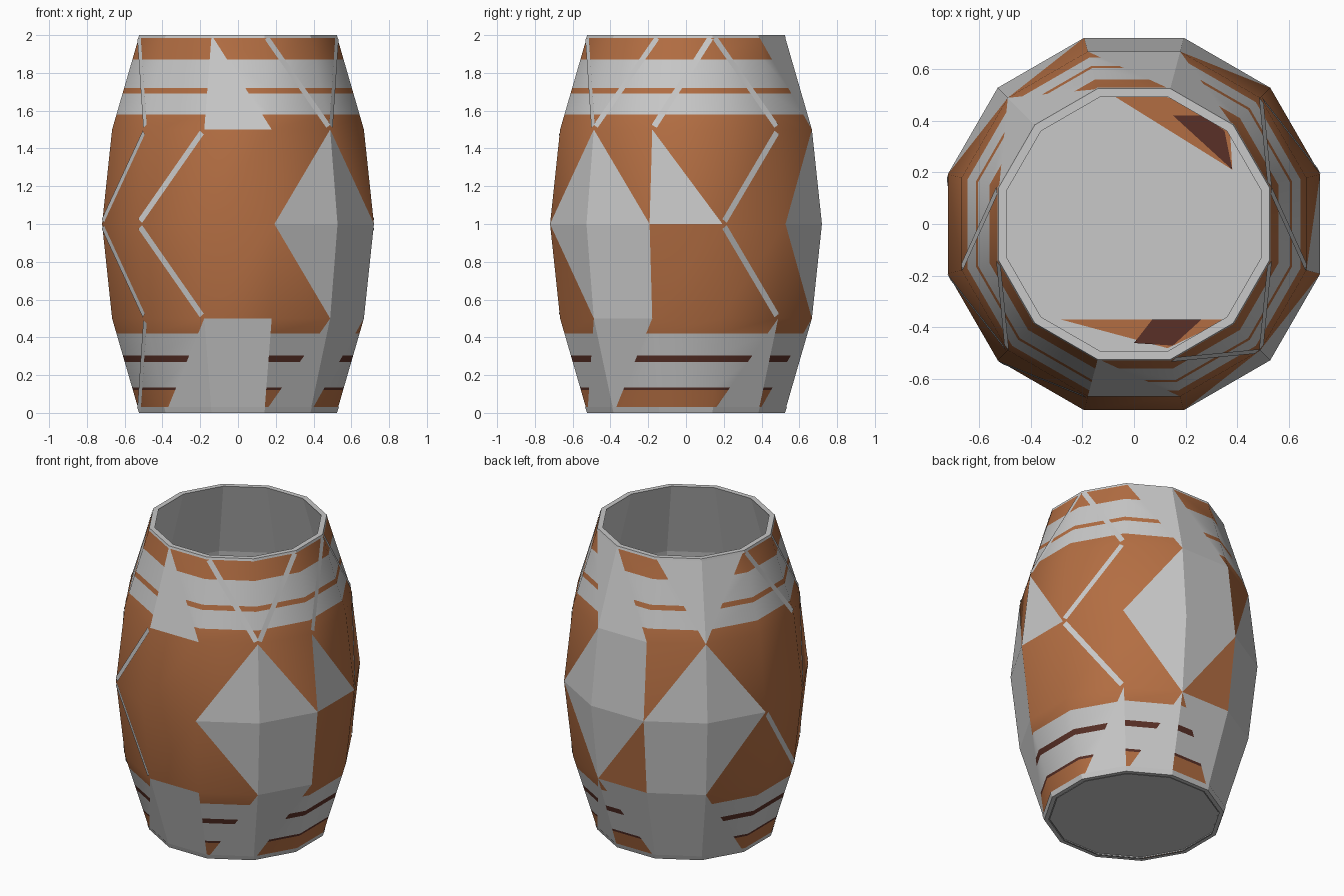
import bpy, bmesh, math
from mathutils import Vector

if "Cube" in bpy.data.objects:
    bpy.data.objects.remove(bpy.data.objects["Cube"])

N = 12
ZS = [0, 0.5, 1.0, 1.5, 2.0]
RS = [0.54, 0.69, 0.745, 0.69, 0.54]      # corner radius of each ring


def material(name, rgb):
    m = bpy.data.materials.new(name)
    m.diffuse_color = (*rgb, 1)
    m.use_nodes = True
    m.node_tree.nodes["Principled BSDF"].inputs["Base Color"].default_value = m.diffuse_color
    return m


WOOD = material("brown wood", (0.45, 0.155, 0.055))
STEEL = material("grey steel", (0.58, 0.58, 0.58))
DARK = material("dark wood", (0.10, 0.03, 0.02))
MATS = [WOOD, STEEL, DARK]


def corner(j, r, z):
    a = math.radians(-105 + 30 * j)
    return Vector((r * math.cos(a), r * math.sin(a), z))


def point(j, i):
    return corner(j, RS[i], ZS[i])


def finish(bm, name):
    me = bpy.data.meshes.new(name)
    bm.to_mesh(me)
    bm.free()
    for m in MATS:
        me.materials.append(m)
    ob = bpy.data.objects.new(name, me)
    bpy.context.collection.objects.link(ob)
    return ob


def lathe(name, profile, mat, cap=False):
    """Sweep (radius, z) points round the twelve corners."""
    bm = bmesh.new()
    rings = [[bm.verts.new(corner(j, r, z)) for j in range(N)] for r, z in profile]
    for a, b in zip(rings, rings[1:]):
        for j in range(N):
            k = (j + 1) % N
            bm.faces.new((a[j], a[k], b[k], b[j]))
    if cap:
        bm.faces.new(rings[0][::-1])
        bm.faces.new(rings[-1])
    for f in bm.faces:
        f.material_index = mat
    return finish(bm, name)


# Outer wall: (column, row) panels with steel, value = corner left as wood
steel = {
    (0, 3): "tr", (0, 0): "", (11, 0): "tl",
    (1, 2): "tl", (1, 1): "bl", (1, 0): "tl",
    (2, 2): "tr", (2, 1): "", (2, 0): "br", (3, 2): "tr", (4, 0): "tl",
    (5, 3): "bl", (5, 2): "tl", (5, 1): "bl", (5, 0): "tl",
    (6, 3): "tr", (6, 2): "", (6, 1): "br", (6, 0): "bl",
    (7, 3): "bl", (7, 2): "tl", (7, 1): "", (7, 0): "",
    (8, 3): "br", (8, 2): "tr", (8, 1): "br", (8, 0): "tr",
}
ORDER = ["bl", "br", "tr", "tl"]
bm = bmesh.new()
grid = [[bm.verts.new(point(j, i)) for j in range(N)] for i in range(5)]
for j in range(N):
    for i in range(4):
        k = (j + 1) % N
        quad = [grid[i][j], grid[i][k], grid[i + 1][k], grid[i + 1][j]]
        miss = steel.get((j, i))
        if not miss:
            bm.faces.new(quad).material_index = 0 if miss is None else 1
        else:
            s = ORDER.index(miss)
            q = quad[s:] + quad[:s]
            bm.faces.new(q[1:]).material_index = 1
            bm.faces.new((q[3], q[0], q[1])).material_index = 0

# Hoops: cut the wood by height and colour the rings
for z in (0.03, 0.12, 0.135, 0.27, 0.305, 0.42, 1.58, 1.69, 1.72, 1.87):
    wood = [f for f in bm.faces if f.material_index == 0]
    geom = wood + list({e for f in wood for e in f.edges}) + list({v for f in wood for v in f.verts})
    bmesh.ops.bisect_plane(bm, geom=geom, plane_co=(0, 0, z), plane_no=(0, 0, 1), dist=1e-5)
for f in bm.faces:
    if f.material_index == 0:
        f.smooth = True
        vs = [v.co.z for v in f.verts]
        z = (min(vs) + max(vs)) / 2
        if 0.135 < z < 0.27 or 0.305 < z < 0.42 or 1.58 < z < 1.69 or 1.72 < z < 1.87:
            f.material_index = 1
        elif 0.12 < z < 0.305:
            f.material_index = 2
finish(bm, "barrel_wall")

# Thin steel straps along panel diagonals
straps = [((0, 3), (11, 2)), ((11, 2), (0, 1)), ((10, 2), (11, 3)), ((11, 3), (10, 4)),
          ((10, 2), (11, 1)), ((11, 1), (10, 0)), ((1, 4), (2, 3)), ((3, 4), (2, 3)),
          ((4, 2), (5, 3)), ((5, 3), (4, 4)), ((3, 3), (4, 4)), ((4, 2), (5, 1)),
          ((9, 2), (10, 1)), ((9, 4), (10, 3))]
bm = bmesh.new()
for (ja, ia), (jb, ib) in straps:
    a, b = point(ja, ia), point(jb, ib)
    n = (b - a).cross(point(ja, ib) - a).normalized()
    mid = (a + b) / 2
    if n.x * mid.x + n.y * mid.y < 0:
        n = -n
    d = (b - a).normalized()
    side = n.cross(d) * 0.016
    a, b = a + d * 0.02 + n * 0.004, b - d * 0.02 + n * 0.004
    f = bm.faces.new([bm.verts.new(p) for p in (a - side, b - side, b + side, a + side)])
    f.normal_update()
    if f.normal.dot(n) < 0:
        f.normal_flip()
    f.material_index = 1
finish(bm, "diagonal_straps")

# Inner lining, rim and floor
lathe("inner_lining", [(r - 0.03, z) for r, z in zip(RS, ZS)][::-1], 1)
lathe("top_rim", [(0.546, 1.985), (0.542, 2.0), (0.508, 2.0)], 1)
lathe("bottom_rim", [(0.515, 0.0), (0.542, 0.0), (0.553, 0.03)], 1)
lathe("floor", [(0.53, 0.01), (0.53, 0.04)], 1, cap=True)

# Wood segments lying at the edge of the floor
bm = bmesh.new()
for pts, m, z in (
        (((-0.07, 0.49), (0.38, 0.21), (0.37, 0.38), (0.13, 0.49)), 0, 0.045),
        (((0.15, 0.42), (0.38, 0.21), (0.35, 0.36), (0.27, 0.42)), 2, 0.049),
        (((-0.28, -0.37), (0.13, -0.48), (0.36, -0.37)), 0, 0.045),
        (((0.0, -0.46), (0.15, -0.47), (0.26, -0.37), (0.07, -0.37)), 2, 0.049)):
    f = bm.faces.new([bm.verts.new((x, y, z)) for x, y in pts])
    f.normal_update()
    if f.normal.z < 0:
        f.normal_flip()
    f.material_index = m
finish(bm, "floor_wood_pieces")
